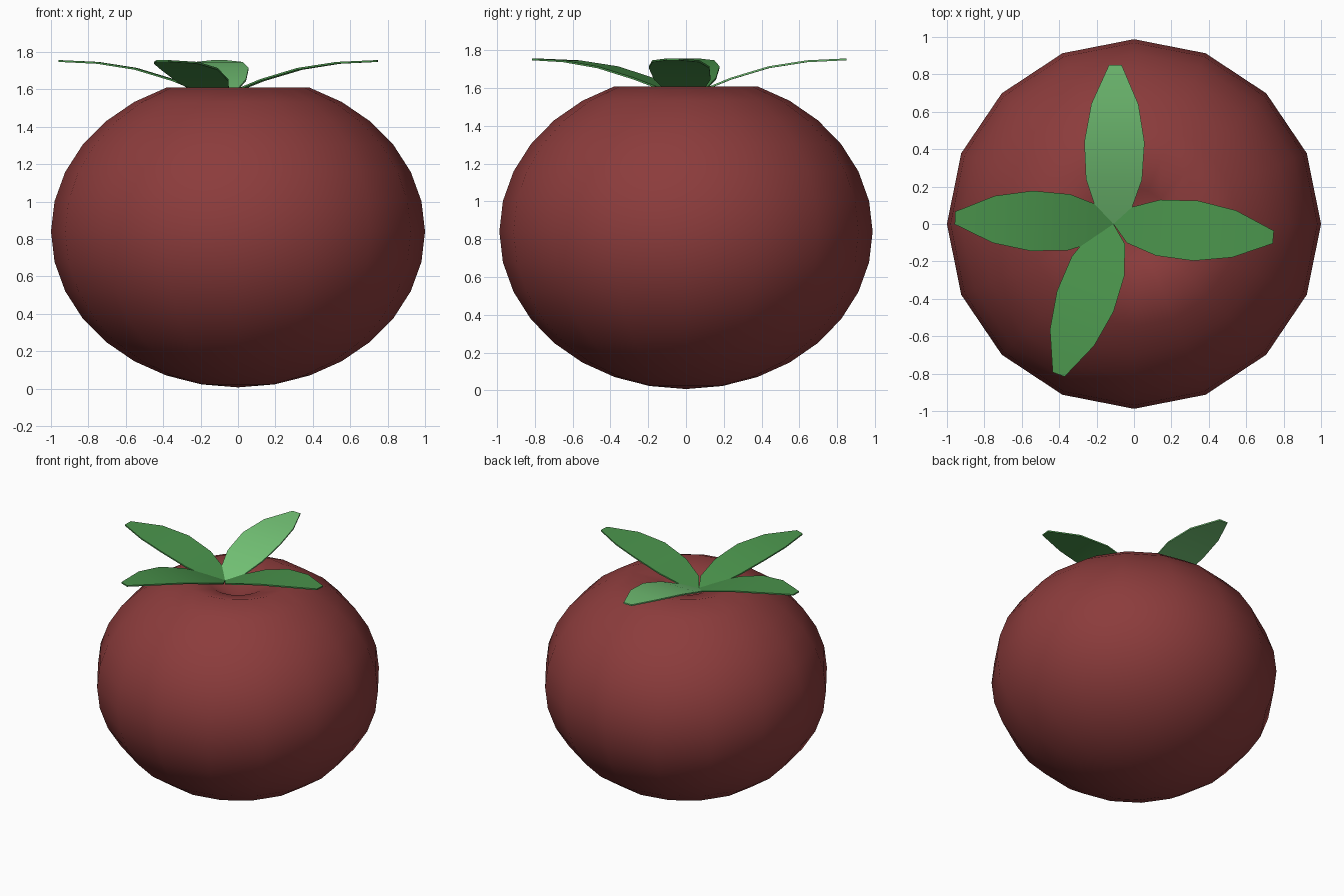
import bpy, bmesh, math
from mathutils import Vector

if "Cube" in bpy.data.objects:
    bpy.data.objects.remove(bpy.data.objects["Cube"])


def material(name, rgb):
    m = bpy.data.materials.new(name)
    m.diffuse_color = (*rgb, 1)
    m.use_nodes = True
    m.node_tree.nodes["Principled BSDF"].inputs["Base Color"].default_value = m.diffuse_color
    return m


RED = material("fruit red", (0.262, 0.045, 0.045))
GREEN = material("leaf green", (0.069, 0.296, 0.072))
LIGHT = material("light leaf green", (0.174, 0.552, 0.181))


def finish(bm, name, mat, angle=None):
    bmesh.ops.recalc_face_normals(bm, faces=bm.faces[:])
    for f in bm.faces:
        f.smooth = True
    me = bpy.data.meshes.new(name)
    bm.to_mesh(me)
    bm.free()
    me.materials.append(mat)
    ob = bpy.data.objects.new(name, me)
    bpy.context.collection.objects.link(ob)
    if angle:
        bpy.context.view_layer.objects.active = ob
        ob.select_set(True)
        bpy.ops.object.shade_smooth_by_angle(angle=math.radians(angle))
        ob.select_set(False)
    return ob


# Fruit: squashed 16-sided sphere with a dimple pressed into the top
bm = bmesh.new()
bmesh.ops.create_uvsphere(bm, u_segments=16, v_segments=16, radius=1)
for v in bm.verts:
    r = math.hypot(v.co.x, v.co.y)
    z = 0.84 + 0.833 * v.co.z
    if v.co.z > 0.95:
        z = 1.46 if r < 0.1 else 1.56
    v.co = (v.co.x, v.co.y * 0.988, z)
finish(bm, "fruit", RED)

# Leaves: thin curved blades; stations are (distance, half width, height)
STATIONS = [(0.08, 0.095, 1.59), (0.24, 0.15, 1.655), (0.44, 0.161, 1.715),
            (0.645, 0.126, 1.747), (0.855, 0.034, 1.757)]
THICK = 0.01


def leaf(name, degrees, length, mat):
    a = math.radians(degrees)
    along = Vector((math.cos(a), math.sin(a), 0))
    side = Vector((-math.sin(a), math.cos(a), 0))
    base = Vector((-0.11, 0, 0))
    bm = bmesh.new()
    # Outline of each layer: base point, then left/right pairs
    layers = []
    for dz in (0, -THICK):
        root = bm.verts.new(base + Vector((0, 0, 1.555 + dz)))
        pairs = []
        for d, w, z in STATIONS:
            p = base + along * d * length / 0.855 + Vector((0, 0, z + dz))
            pairs.append((bm.verts.new(p + side * w), bm.verts.new(p - side * w)))
        bm.faces.new((root, pairs[0][1], pairs[0][0]))
        for (l0, r0), (l1, r1) in zip(pairs, pairs[1:]):
            bm.faces.new((l0, r0, r1, l1))
        layers.append([root] + [p[0] for p in pairs] + [p[1] for p in reversed(pairs)])
    # Rim joining the two layers
    top, low = layers
    n = len(top)
    for i in range(n):
        j = (i + 1) % n
        bm.faces.new((top[i], top[j], low[j], low[i]))
    finish(bm, name, mat, 40)


leaf("leaf_right", -4.7, 0.858, GREEN)
leaf("leaf_back", 89.3, 0.85, LIGHT)
leaf("leaf_left", 177.8, 0.848, GREEN)
leaf("leaf_front", 250, 0.856, GREEN)
